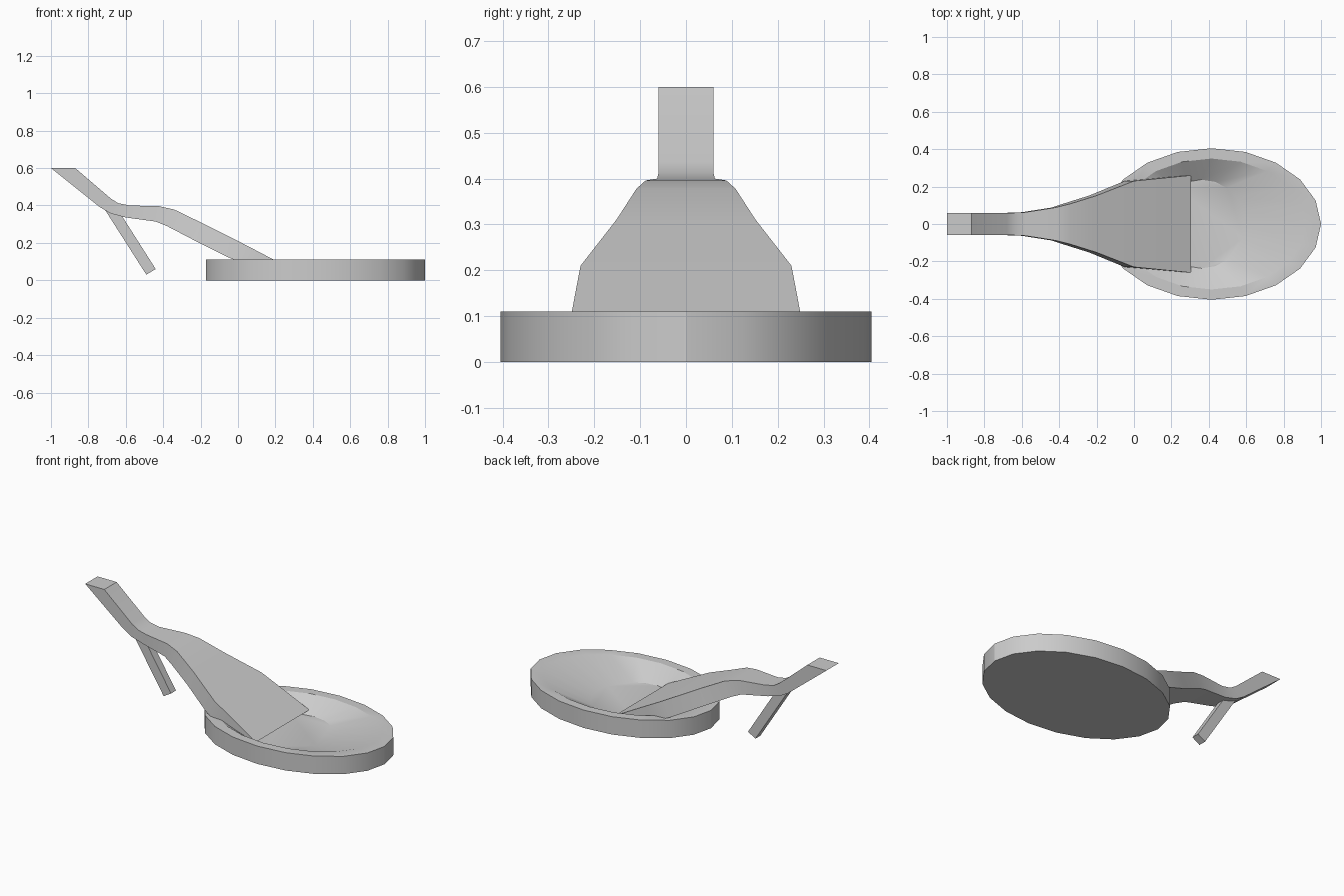
import bpy, math

if "Cube" in bpy.data.objects:
    bpy.data.objects.remove(bpy.data.objects["Cube"])


def make(name, verts, faces, angle=None):
    mesh = bpy.data.meshes.new(name)
    mesh.from_pydata(verts, [], faces)
    obj = bpy.data.objects.new(name, mesh)
    bpy.context.collection.objects.link(obj)
    bpy.ops.object.select_all(action='DESELECT')
    bpy.context.view_layer.objects.active = obj
    obj.select_set(True)
    bpy.ops.object.mode_set(mode='EDIT')
    bpy.ops.mesh.select_all(action='SELECT')
    bpy.ops.mesh.normals_make_consistent(inside=False)
    bpy.ops.object.mode_set(mode='OBJECT')
    if angle:
        bpy.ops.object.shade_smooth_by_angle(angle=math.radians(angle))
    return obj


def loft(name, rings, angle=None):
    """Skin a list of equal rings and cap both ends."""
    n = len(rings[0])
    verts = [v for ring in rings for v in ring]
    faces = [(r * n + i, r * n + (i + 1) % n, (r + 1) * n + (i + 1) % n, (r + 1) * n + i)
             for r in range(len(rings) - 1) for i in range(n)]
    faces += [tuple(range(n)), tuple(range(len(verts) - n, len(verts)))]
    return make(name, verts, faces, angle)


def ellipse(cx, rx, ry, z, n=20):
    return [(cx + rx * math.cos(math.tau * i / n), ry * math.sin(math.tau * i / n), z)
            for i in range(n)]


# Oval splash pool: outer wall, flat rim, sloping inside, small round floor
loft("pool", [
    ellipse(0.415, 0.585, 0.405, 0.0),
    ellipse(0.415, 0.585, 0.405, 0.11),
    ellipse(0.415, 0.505, 0.35, 0.11),
    ellipse(0.36, 0.237, 0.237, 0.03),
], 25)

# Chute sections: top x, top z, underside x, underside z, half width
sections = [
    (-0.87, 0.60, -1.00, 0.60, 0.06),
    (-0.68, 0.437, -0.74, 0.392, 0.06),
    (-0.64, 0.412, -0.68, 0.357, 0.06),
    (-0.58, 0.40, -0.60, 0.336, 0.063),
    (-0.42, 0.396, -0.44, 0.314, 0.088),
    (-0.34, 0.378, -0.38, 0.29, 0.108),
    (-0.20, 0.31, -0.24, 0.217, 0.152),
    (0.00, 0.21, -0.05, 0.122, 0.23),
    (0.10, 0.158, 0.06, 0.075, 0.24),
    (0.305, 0.05, 0.29, 0.04, 0.26),
]
loft("chute", [[(tx, -w, tz), (tx, w, tz), (bx, w, bz), (bx, -w, bz)]
               for tx, tz, bx, bz, w in sections], 30)

# Slanted support leg under the upper chute
w = 0.024
leg = [(-0.49, 0.03), (-0.44, 0.06), (-0.65, 0.39), (-0.71, 0.375)]
loft("support_leg", [[(x, y, z) for x, z in leg] for y in (-w, w)])
